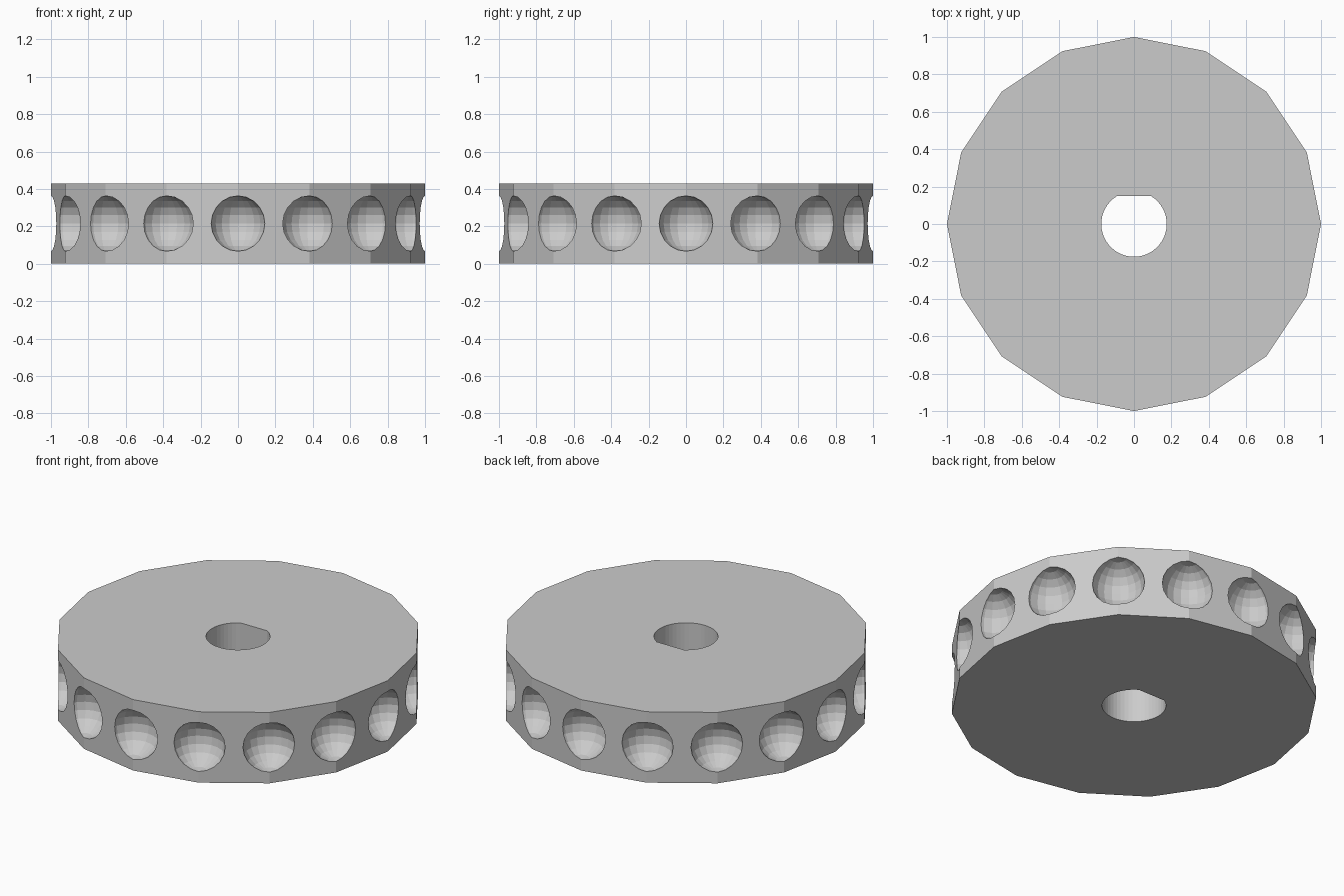
import bpy, bmesh
from math import pi, sin, cos, asin
from mathutils import Matrix

if "Cube" in bpy.data.objects:
    bpy.data.objects.remove(bpy.data.objects["Cube"])

SIDES, R, H = 16, 1.0, 0.428      # wheel body
BALL_R, BALL_Z = 0.148, 0.215     # rim pockets
BORE_R, FLAT_Y = 0.175, 0.15      # D-shaped shaft bore


def make_object(name, bm):
    bmesh.ops.recalc_face_normals(bm, faces=bm.faces)
    mesh = bpy.data.meshes.new(name)
    bm.to_mesh(mesh)
    bm.free()
    obj = bpy.data.objects.new(name, mesh)
    bpy.context.collection.objects.link(obj)
    return obj


def prism(name, outline, z0, z1):
    bm = bmesh.new()
    low = [bm.verts.new((x, y, z0)) for x, y in outline]
    high = [bm.verts.new((x, y, z1)) for x, y in outline]
    bm.faces.new(low[::-1])
    bm.faces.new(high)
    n = len(outline)
    for i in range(n):
        j = (i + 1) % n
        bm.faces.new((low[i], low[j], high[j], high[i]))
    return make_object(name, bm)


def cut(body, cutter):
    cutter.hide_render = True
    mod = body.modifiers.new(cutter.name, 'BOOLEAN')
    mod.operation, mod.solver, mod.object = 'DIFFERENCE', 'EXACT', cutter
    bpy.context.view_layer.objects.active = body
    bpy.ops.object.modifier_apply(modifier=mod.name)
    bpy.data.objects.remove(cutter)


# Sixteen-sided wheel body
wheel = prism("pulley_wheel", [(R * cos(2 * pi * i / SIDES), R * sin(2 * pi * i / SIDES))
                               for i in range(SIDES)], 0, H)

# Ball pockets at every corner of the rim
bm = bmesh.new()
for i in range(SIDES):
    place = (Matrix.Rotation(2 * pi * i / SIDES, 4, 'Z')
             @ Matrix.Translation((R, 0, BALL_Z)))
    bmesh.ops.create_uvsphere(bm, u_segments=20, v_segments=10, radius=BALL_R, matrix=place)
cut(wheel, make_object("ball_pockets", bm))

# Shaft bore: a round arc closed by one flat chord
a0 = asin(FLAT_Y / BORE_R)
start, sweep, steps = pi - a0, pi + 2 * a0, 40
arc = [start + sweep * i / steps for i in range(steps + 1)]
cut(wheel, prism("shaft_bore", [(BORE_R * cos(a), BORE_R * sin(a)) for a in arc], -0.1, H + 0.1))
